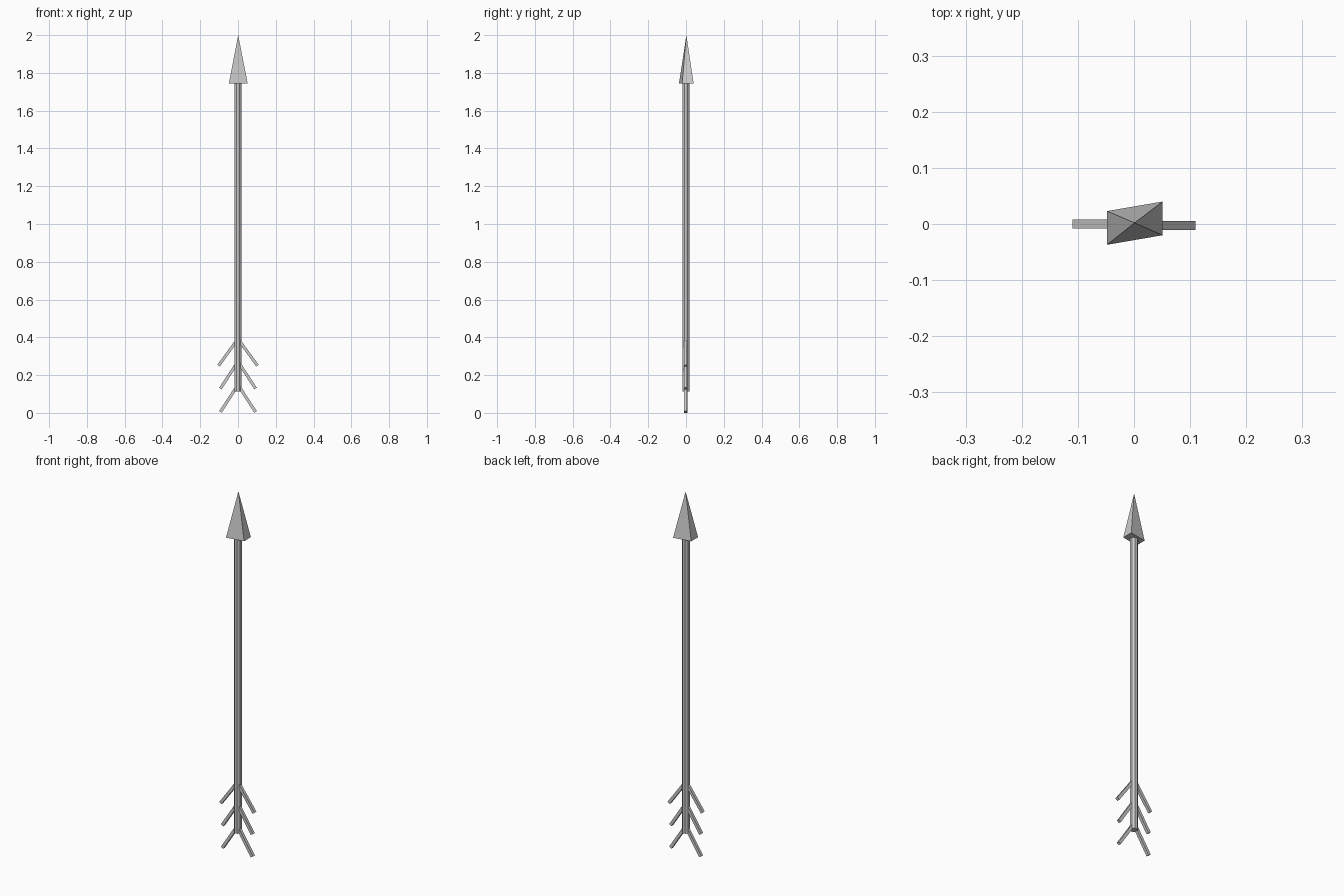
import bpy, bmesh, math
from mathutils import Vector, Matrix

if "Cube" in bpy.data.objects:
    bpy.data.objects.remove(bpy.data.objects["Cube"])

def finish(name, bm):
    bmesh.ops.recalc_face_normals(bm, faces=bm.faces)
    mesh = bpy.data.meshes.new(name)
    bm.to_mesh(mesh)
    bm.free()
    ob = bpy.data.objects.new(name, mesh)
    bpy.context.collection.objects.link(ob)
    return ob

# Shaft
bm = bmesh.new()
z0, z1 = 0.113, 1.745
bmesh.ops.create_cone(bm, cap_ends=True, segments=8, radius1=0.0195, radius2=0.0195,
                      depth=z1 - z0,
                      matrix=Matrix.Translation((0, 0, (z0 + z1) / 2)) @ Matrix.Rotation(math.pi / 8, 4, 'Z'))
finish("shaft", bm)

# Skewed four-sided head
bm = bmesh.new()
base = [bm.verts.new((x, y, z1)) for x, y in
        ((-0.048, -0.037), (0.051, -0.02), (0.051, 0.04), (-0.048, 0.023))]
tip = bm.verts.new((0.001, 0.002, 2.0))
bm.faces.new(base)
for i in range(4):
    bm.faces.new((base[i], base[(i + 1) % 4], tip))
finish("arrow_head", bm)

# Slanted fletching bars, three pairs
def bar(name, start, end, width, thick):
    a, b = Vector(start), Vector(end)
    d = b - a
    bm = bmesh.new()
    bmesh.ops.create_cube(bm, size=1, matrix=Matrix.Translation((a + b) / 2)
                          @ Matrix.Rotation(math.atan2(d.x, d.z), 4, 'Y')
                          @ Matrix.Diagonal((width, thick, d.length, 1)))
    finish(name, bm)

for i, (z, reach) in enumerate(((0.005, 0.093), (0.129, 0.093), (0.25, 0.103))):
    for side, y, word in ((-1, 0, "left"), (1, -0.003, "right")):
        bar(f"feather_{word}_{i + 1}", (side * 0.008, y, z + 0.131),
            (side * reach, y, z), 0.016, 0.016)
